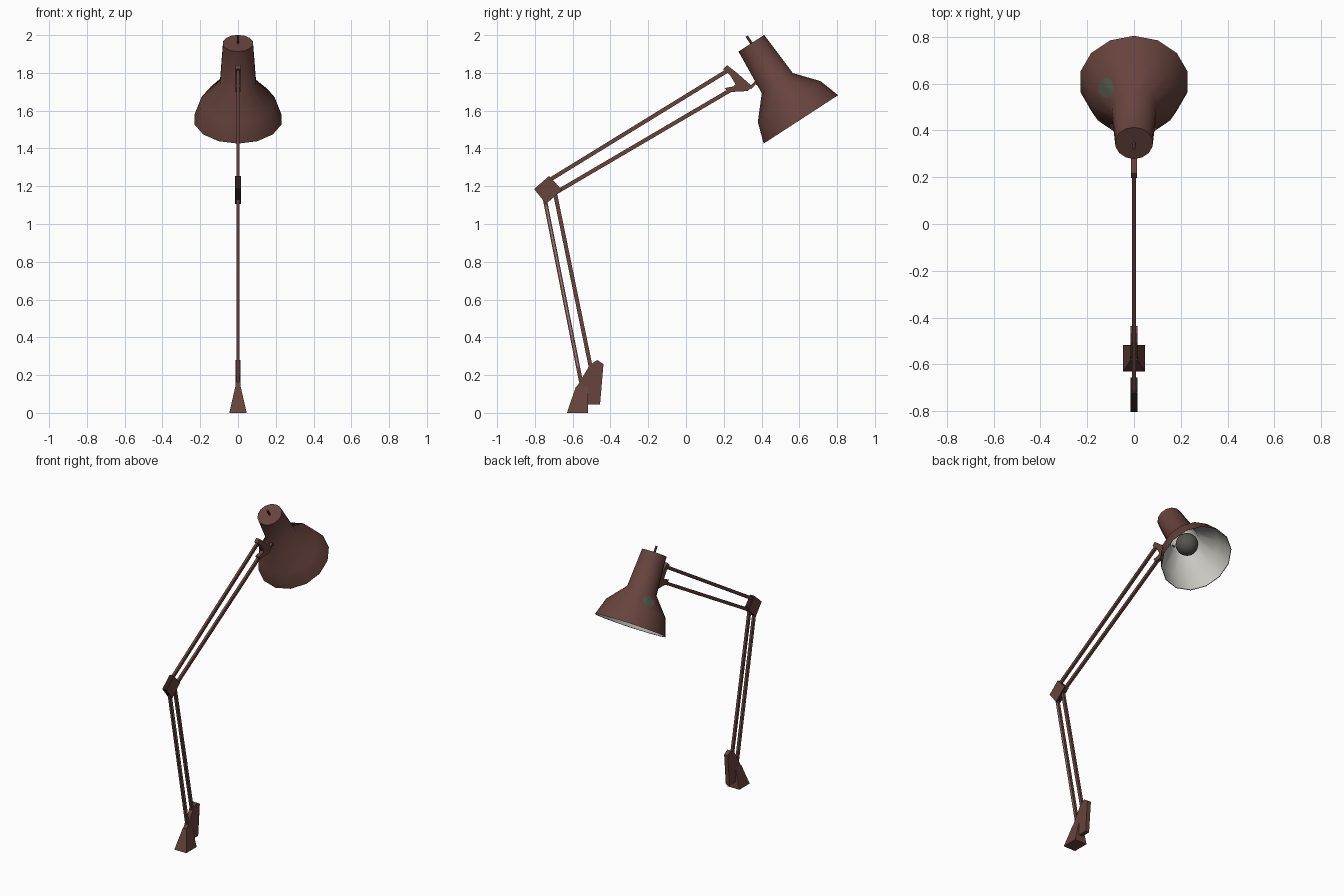
import bpy, bmesh, math
from mathutils import Vector, Matrix

if "Cube" in bpy.data.objects:
    bpy.data.objects.remove(bpy.data.objects["Cube"])


def material(name, rgb):
    m = bpy.data.materials.new(name)
    m.diffuse_color = (*rgb, 1)
    m.use_nodes = True
    m.node_tree.nodes["Principled BSDF"].inputs["Base Color"].default_value = m.diffuse_color
    return m


BROWN = material("brown_paint", (0.135, 0.056, 0.046))
LINING = material("pale_lining", (0.58, 0.575, 0.53))
BULB = material("grey_bulb", (0.09, 0.086, 0.072))
PATCH = material("worn_grey_green", (0.088, 0.092, 0.076))
DARK = material("dark_joint", (0.025, 0.012, 0.011))
WORN = material("worn_edge", (0.36, 0.27, 0.25))


def make(name, bm, *mats, smooth=None):
    bmesh.ops.recalc_face_normals(bm, faces=bm.faces)
    me = bpy.data.meshes.new(name)
    bm.to_mesh(me)
    bm.free()
    for m in mats:
        me.materials.append(m)
    ob = bpy.data.objects.new(name, me)
    bpy.context.collection.objects.link(ob)
    if smooth:
        bpy.ops.object.select_all(action='DESELECT')
        ob.select_set(True)
        bpy.context.view_layer.objects.active = ob
        bpy.ops.object.shade_smooth_by_angle(angle=math.radians(smooth))
    return ob


def plate(name, outline, x0, x1, mat=BROWN):
    """Side-view (y, z) outline extruded from x0 to x1."""
    bm = bmesh.new()
    f = bm.faces.new([bm.verts.new((x0, y, z)) for y, z in outline])
    ext = bmesh.ops.extrude_face_region(bm, geom=[f])
    vs = [v for v in ext['geom'] if isinstance(v, bmesh.types.BMVert)]
    bmesh.ops.translate(bm, verts=vs, vec=(x1 - x0, 0, 0))
    return make(name, bm, mat)


def bar(name, a, b, w=0.021, t=0.016, mat=BROWN):
    """Straight bar between two (y, z) points."""
    a, b = Vector(a), Vector(b)
    d = (b - a).normalized()
    n = Vector((-d.y, d.x)) * w / 2
    return plate(name, [a + n, b + n, b - n, a - n], -t / 2, t / 2, mat)


# foot: block tapering sideways to a narrow top
bm = bmesh.new()
rings = [[bm.verts.new((sx * hx, y, z)) for sx, y in ((-1, y0), (1, y0), (1, y1), (-1, y1))]
         for hx, y0, y1, z in ((0.046, -0.63, -0.518, 0), (0.014, -0.583, -0.52, 0.14))]
for i in range(4):
    j = (i + 1) % 4
    bm.faces.new((rings[0][i], rings[0][j], rings[1][j], rings[1][i]))
bm.faces.new(rings[0])
bm.faces.new(rings[1])
make("foot", bm, BROWN)

# base bracket, elbow block with dark edges, head bracket
plate("base_bracket", [(-0.58, 0.135), (-0.508, 0.255), (-0.47, 0.28), (-0.437, 0.258),
                       (-0.455, 0.045), (-0.52, 0.045), (-0.522, 0.13)], -0.014, 0.014)
elbow = plate("elbow", [(-0.725, 1.254), (-0.656, 1.18), (-0.741, 1.106), (-0.804, 1.185)],
              -0.016, 0.016)
elbow.data.materials.append(DARK)
for p in elbow.data.polygons:
    p.material_index = int(abs(p.normal.x) < 0.5)
plate("head_bracket", [(0.217, 1.841), (0.27, 1.80), (0.349, 1.73), (0.328, 1.704),
                       (0.222, 1.698), (0.206, 1.72), (0.25, 1.728), (0.262, 1.74),
                       (0.233, 1.788), (0.196, 1.82)], -0.013, 0.013)

# paired arms, with a worn line along the rear lower one
bar("lower_arm_rear", (-0.755, 1.17), (-0.556, 0.165))
bar("lower_arm_worn_line", (-0.741, 1.10), (-0.571, 0.24), 0.005, 0.0175, WORN)
bar("lower_arm_front", (-0.697, 1.18), (-0.503, 0.235))
bar("upper_arm_top", (-0.74, 1.222), (0.225, 1.815))
bar("upper_arm_bottom", (-0.70, 1.16), (0.25, 1.717))
bar("shade_link_inner", (0.34, 1.718), (0.37, 1.752), 0.014)
bar("shade_link_outer", (0.363, 1.75), (0.388, 1.735), 0.014)

# shade frame: axis runs from cap to rim
N = 14
CAP = Vector((0, 0.346, 1.957))
AX = Vector((0, 0.545, -0.839)).normalized()
UP = Vector((0, 0.839, 0.545)).normalized()
XX = Vector((1, 0, 0))


def shade_point(s, r, ang):
    return CAP + AX * s + (UP * math.cos(ang) + XX * math.sin(ang)) * r


# shade: outer wall, then inner lining
PROFILE = [(0, 0.081), (0.252, 0.098), (0.368, 0.198), (0.481, 0.235),
           (0.480, 0.232), (0.370, 0.193), (0.256, 0.092), (0.02, 0.075)]
bm = bmesh.new()
rings = [[bm.verts.new(shade_point(s, r, math.tau * k / N)) for k in range(N)]
         for s, r in PROFILE]
for i in range(len(rings) - 1):
    for k in range(N):
        j = (k + 1) % N
        f = bm.faces.new((rings[i][k], rings[i][j], rings[i + 1][j], rings[i + 1][k]))
        f.material_index = int(i >= 4)
bm.faces.new(rings[0])
bm.faces.new(rings[-1]).material_index = 1
make("shade", bm, BROWN, LINING, smooth=50)

# worn patch: thin disc following the flare of the shade
S0, A0, R = 0.308, math.radians(-56), 0.042


def patch_point(rad, t):
    s = S0 + rad * math.cos(t) * 0.76
    r = 0.098 + (s - 0.252) * 0.862
    ang = A0 + rad * math.sin(t) / 0.145
    step = math.tau / N
    r *= math.cos(step / 2) / math.cos(ang % step - step / 2)
    return shade_point(s - 0.002, r + 0.003, ang)


bm = bmesh.new()
mid = bm.verts.new(patch_point(0, 0))
loops = [[bm.verts.new(patch_point(rad, math.tau * k / 12)) for k in range(12)]
         for rad in (R / 2, R)]
for k in range(12):
    j = (k + 1) % 12
    bm.faces.new((mid, loops[0][k], loops[0][j]))
    bm.faces.new((loops[0][k], loops[1][k], loops[1][j], loops[0][j]))
make("worn_patch", bm, PATCH, smooth=50)

# bulb and switch pin on the shade axis
bm = bmesh.new()
bmesh.ops.create_uvsphere(bm, u_segments=16, v_segments=10, radius=0.072,
                          matrix=Matrix.Translation(CAP + AX * 0.312))
make("bulb", bm, BULB, smooth=50)

rot = AX.to_track_quat('Z', 'Y').to_matrix().to_4x4()
bm = bmesh.new()
bmesh.ops.create_cone(bm, cap_ends=True, segments=6, radius1=0.007, radius2=0.007, depth=0.055,
                      matrix=Matrix.Translation(CAP - AX * 0.0175) @ rot)
make("switch_pin", bm, BROWN)
